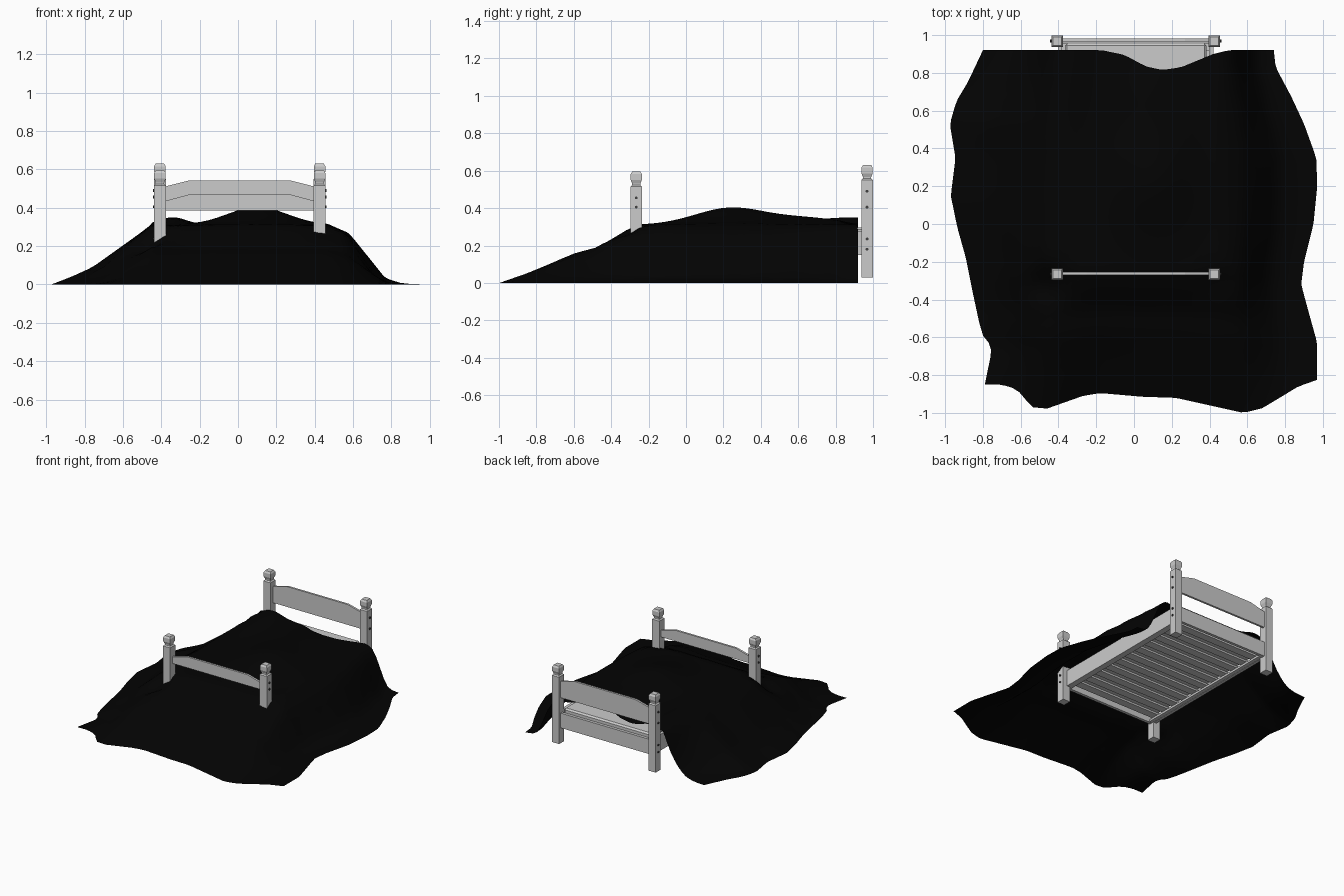
import bpy, bmesh, math
from mathutils import Vector

if "Cube" in bpy.data.objects:
    bpy.data.objects.remove(bpy.data.objects["Cube"])

CX = 0.009            # bed centre line
PX = 0.416            # post offset from centre line
HEAD_Y, FOOT_Y = 0.968, -0.266


def make(name, verts, faces, color=None):
    me = bpy.data.meshes.new(name)
    me.from_pydata(verts, [], faces)
    bm = bmesh.new()
    bm.from_mesh(me)
    bmesh.ops.recalc_face_normals(bm, faces=bm.faces)
    bm.to_mesh(me)
    bm.free()
    ob = bpy.data.objects.new(name, me)
    bpy.context.collection.objects.link(ob)
    if color:
        mat = bpy.data.materials.new(name + "_colour")
        mat.diffuse_color = color
        mat.use_nodes = True
        mat.node_tree.nodes["Principled BSDF"].inputs["Base Color"].default_value = mat.diffuse_color
        me.materials.append(mat)
    return ob


def box(name, x0, x1, y0, y1, z0, z1):
    v = [(x, y, z) for x in (x0, x1) for y in (y0, y1) for z in (z0, z1)]
    f = [(0, 1, 3, 2), (4, 6, 7, 5), (0, 4, 5, 1), (2, 3, 7, 6), (0, 2, 6, 4), (1, 5, 7, 3)]
    return make(name, v, f)


def post(name, x, y, profile):
    """Square post lofted from (half width, height) pairs."""
    v, f = [], []
    for h, z in profile:
        v += [(x - h, y - h, z), (x + h, y - h, z), (x + h, y + h, z), (x - h, y + h, z)]
    n = len(profile)
    for k in range(n - 1):
        for i in range(4):
            j = (i + 1) % 4
            f.append((4 * k + i, 4 * k + j, 4 * k + 4 + j, 4 * k + 4 + i))
    f += [(3, 2, 1, 0), tuple(range(4 * n - 4, 4 * n))]
    return make(name, v, f)


def board(name, y, outline, t=0.008):
    """Outline in x/z given thickness along y."""
    n = len(outline)
    v = [(x, yy, z) for yy in (y - t, y + t) for x, z in outline]
    f = [tuple(range(n)), tuple(range(2 * n - 1, n - 1, -1))]
    f += [(i, (i + 1) % n, n + (i + 1) % n, n + i) for i in range(n)]
    return make(name, v, f)


def arched(z0, z_end, z_mid):
    e, m = 0.39, 0.26
    return [(CX - e, z0), (CX + e, z0), (CX + e, z_end), (CX + m, z_mid),
            (CX - m, z_mid), (CX - e, z_end)]


def bolt(name, x, y, z):
    bpy.ops.mesh.primitive_cylinder_add(vertices=10, radius=0.008, depth=0.012,
                                        location=(x, y, z), rotation=(0, math.pi / 2, 0))
    ob = bpy.context.object
    ob.name = name
    ob.data.materials.append(bolt_mat)


bolt_mat = bpy.data.materials.new("bolt_colour")
bolt_mat.diffuse_color = (0.05, 0.05, 0.05, 1)
bolt_mat.use_nodes = True
bolt_mat.node_tree.nodes["Principled BSDF"].inputs["Base Color"].default_value = bolt_mat.diffuse_color

# Posts with square finials, bolts and side rails
for s, side in ((-1, "left"), (1, "right")):
    x = CX + s * PX
    for end, y, top, bolts in (("head", HEAD_Y, 0.63, (0.49, 0.405, 0.235, 0.18)),
                               ("foot", FOOT_Y, 0.595, (0.455, 0.405, 0.235, 0.18))):
        post(f"{end}_post_{side}", x, y,
             [(0.031, 0.03), (0.031, top - 0.08), (0.022, top - 0.072), (0.022, top - 0.064),
              (0.030, top - 0.044), (0.030, top - 0.014), (0.022, top)])
        for k, z in enumerate(bolts):
            bolt(f"{end}_bolt_{side}_{k}", x + s * 0.031, y, z)
    xr = CX + s * 0.4
    box(f"side_rail_{side}", xr - 0.011, xr + 0.011, FOOT_Y + 0.02, HEAD_Y - 0.02, 0.15, 0.275)
    xl = CX + s * 0.375
    box(f"slat_ledge_{side}", xl - 0.014, xl + 0.014, FOOT_Y + 0.01, HEAD_Y - 0.01, 0.152, 0.168)

# Headboard and footboard with their lower rails
board("headboard", HEAD_Y + 0.006, arched(0.385, 0.51, 0.543))
board("footboard", FOOT_Y + 0.003, arched(0.385, 0.435, 0.47))
for nm, y in (("head_lower_rail", HEAD_Y + 0.003), ("foot_lower_rail", FOOT_Y + 0.003)):
    box(nm, CX - 0.39, CX + 0.39, y - 0.011, y + 0.011, 0.15, 0.265)

# Slats and mattress
for i in range(11):
    y = -0.19 + i * 0.108
    box(f"slat_{i}", CX - 0.39, CX + 0.39, y - 0.031, y + 0.031, 0.168, 0.182)
m = box("mattress", CX - 0.375, CX + 0.375, FOOT_Y + 0.02, HEAD_Y - 0.012, 0.183, 0.297)
bv = m.modifiers.new("soft_edge", "BEVEL")
bv.width, bv.segments = 0.012, 1

# Blanket outline: (position along the side, edge coordinate)
FRONT = [(-.79, -.85), (-.7, -.85), (-.62, -.875), (-.54, -.97), (-.46, -.977), (-.27, -.91),
         (-.18, -.895), (.05, -.915), (.22, -.92), (.4, -.96), (.58, -1.0), (.68, -.975),
         (.87, -.86), (.97, -.825)]
BACK = [(-.8, .92), (-.17, .92), (-.05, .895), (.06, .835), (.15, .815), (.25, .83),
        (.42, .9), (.5, .92), (.74, .92)]
LEFT = [(-.85, -.79), (-.68, -.755), (-.64, -.76), (-.59, -.8), (-.52, -.82), (-.38, -.85),
        (-.18, -.89), (-.02, -.935), (.15, -.97), (.35, -.945), (.53, -.975), (.65, -.94),
        (.75, -.88), (.92, -.8)]
RIGHT = [(-.825, .97), (-.63, .97), (-.45, .92), (-.32, .885), (-.2, .9), (0, .95), (.2, .97),
         (.35, .965), (.53, .9), (.68, .83), (.83, .75), (.92, .74)]
# Blanket drop profiles from hem (0) to bed edge (1)
DROP_F = [(0, 0), (.27, .26), (.53, .52), (.67, .6), (.9, .91), (1, 1)]
DROP_L = [(0, 0), (.2, .13), (.42, .3), (.71, .65), (1, 1)]
DROP_R = [(0, 0), (.22, .015), (.4, .1), (.58, .46), (.78, .86), (1, 1)]


def interp(table, t):
    if t <= table[0][0]:
        return table[0][1]
    for (a, p), (b, q) in zip(table, table[1:]):
        if t <= b:
            return p + (q - p) * (t - a) / (b - a)
    return table[-1][1]


def along(table, t):
    a = table[0][0] + (table[-1][0] - table[0][0]) * t
    return a, interp(table, a)


def bump(x, y, cx, cy, wx, wy):
    return math.exp(-((x - cx) / wx) ** 2 - ((y - cy) / wy) ** 2)


def height(x, y):
    top = (0.31 + 0.092 * bump(x, y, .1, .24, .22, .27) + 0.035 * bump(x, y, .12, .66, .22, .25)
           + 0.04 * bump(x, y, -.34, .9, .1, .4)
           - 0.1 * bump(x, y, -.47, -.33, .1, .1) - 0.03 * bump(x, y, .45, -.31, .08, .08))
    l, r, f = interp(LEFT, y), interp(RIGHT, y), interp(FRONT, x)
    # The left drop hangs more steeply towards the head
    k = 1 + 1.3 * min(1, max(0, (y - .55) / .37))
    left = max(0, interp(DROP_L, (x - l) / (-.45 - l))) ** k
    return (top * left * interp(DROP_R, (r - x) / (r - .47))
            * interp(DROP_F, (y - f) / (-.25 - f)))


N = 48
verts = []
for j in range(N + 1):
    v = j / N
    ly, lx = along(LEFT, v)
    ry, rx = along(RIGHT, v)
    L, R = Vector((lx, ly)), Vector((rx, ry))
    for i in range(N + 1):
        u = i / N
        F, B = Vector(along(FRONT, u)), Vector(along(BACK, u))
        c = [Vector(along(t, e)) for t in (FRONT, BACK) for e in (0, 1)]
        p = (L.lerp(R, u) + F.lerp(B, v)
             - c[0].lerp(c[1], u).lerp(c[2].lerp(c[3], u), v))
        verts.append((p.x, p.y, max(0.0, height(p.x, p.y))))
W = N + 1
faces = [(j * W + i, j * W + i + 1, (j + 1) * W + i + 1, (j + 1) * W + i)
         for j in range(N) for i in range(N)]
blanket = make("blanket", verts, faces, (0.001, 0.001, 0.001, 1))
for p in blanket.data.polygons:
    p.use_smooth = True
